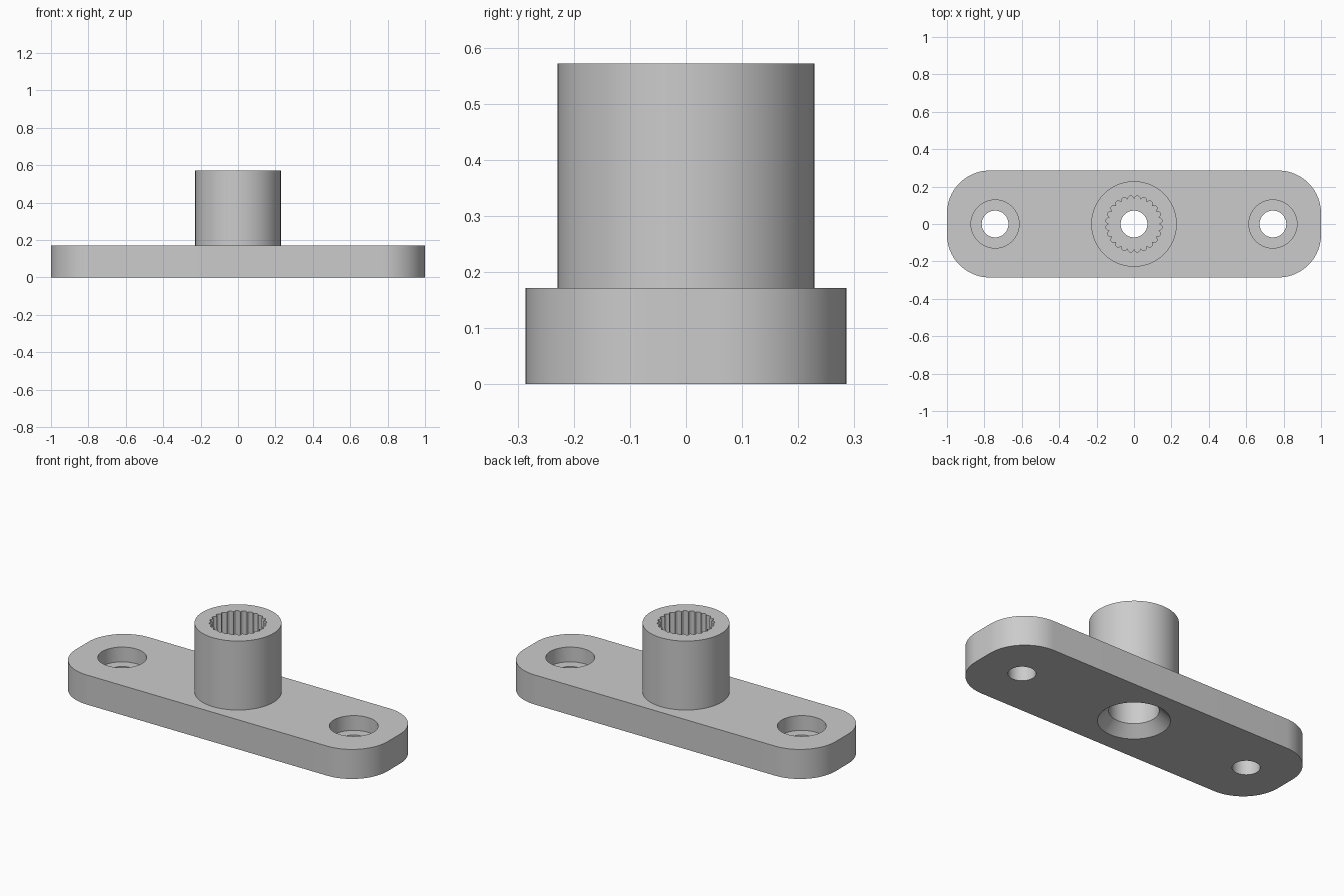
import bpy
import bmesh
from math import cos, sin, pi, radians

cube = bpy.data.objects.get("Cube")
if cube:
    bpy.data.objects.remove(cube, do_unlink=True)

MM = 2 / 70  # the plate is 70 units long, scaled to 2

grey = bpy.data.materials.new("plain_grey")
grey.use_nodes = True
colour = (0.6, 0.6, 0.6, 1)
grey.diffuse_color = colour
grey.node_tree.nodes["Principled BSDF"].inputs["Base Color"].default_value = colour


def loft(name, rings):
    """Solid through stacked outlines, given as (outline, height) from the bottom up."""
    bm = bmesh.new()
    loops = [[bm.verts.new((x * MM, y * MM, z * MM)) for x, y in pts] for pts, z in rings]
    for low, high in zip(loops, loops[1:]):
        for i in range(len(low)):
            j = (i + 1) % len(low)
            bm.faces.new((low[i], low[j], high[j], high[i]))
    bm.faces.new(loops[0][::-1])
    bm.faces.new(loops[-1])
    mesh = bpy.data.meshes.new(name)
    bm.to_mesh(mesh)
    bm.free()
    mesh.materials.append(grey)
    obj = bpy.data.objects.new(name, mesh)
    bpy.context.collection.objects.link(obj)
    return obj


def circle(r, cx=0, n=96):
    return [(cx + r * cos(2 * pi * i / n), r * sin(2 * pi * i / n)) for i in range(n)]


def rounded_rect(hx, hy, r, n=20):
    pts = []
    for k, (sx, sy) in enumerate(((1, 1), (-1, 1), (-1, -1), (1, -1))):
        for i in range(n + 1):
            a = (k + i / n) * pi / 2
            pts.append((sx * (hx - r) + r * cos(a), sy * (hy - r) + r * sin(a)))
    return pts


def spline(r_in, r_out, teeth):
    """Toothed outline with narrow inward ridges and rounded grooves."""
    pts = []
    for i in range(teeth):
        for step, blend in ((0, 0), (0.2, 0.7), (0.4, 1), (0.6, 1), (0.8, 0.7)):
            a = 2 * pi * (i + step) / teeth
            r = r_in + (r_out - r_in) * blend
            pts.append((r * cos(a), r * sin(a)))
    return pts


def combine(body, tool, operation):
    mod = body.modifiers.new(operation.lower(), "BOOLEAN")
    mod.object = tool
    mod.operation = operation
    mod.solver = "EXACT"
    bpy.context.view_layer.objects.active = body
    bpy.ops.object.modifier_apply(modifier=mod.name)
    bpy.data.objects.remove(tool, do_unlink=True)


# Mounting plate with the central boss
body = loft("flanged_hub", [(rounded_rect(35, 10, 8), 0), (rounded_rect(35, 10, 8), 6)])
combine(body, loft("boss", [(circle(8), 3), (circle(8), 20)]), "UNION")

# Counterbored screw holes at both ends
for x in (-26, 26):
    hole = [(circle(2.5, x), -1), (circle(2.5, x), 3), (circle(4.5, x), 3), (circle(4.5, x), 7)]
    combine(body, loft("screw_hole", hole), "DIFFERENCE")

# Splined socket, through hole, and chamfered recess below
teeth = spline(4.75, 5.3, 24)
combine(body, loft("splined_socket", [(teeth, 10), (teeth, 21)]), "DIFFERENCE")
bore = [(circle(7.5), -1), (circle(4.5), 2), (circle(4.5), 7), (circle(2.5), 7), (circle(2.5), 12)]
combine(body, loft("centre_bore", bore), "DIFFERENCE")

# Smooth round walls, crisp edges
bpy.ops.object.select_all(action="DESELECT")
body.select_set(True)
bpy.context.view_layer.objects.active = body
bpy.ops.object.shade_smooth_by_angle(angle=radians(25))
